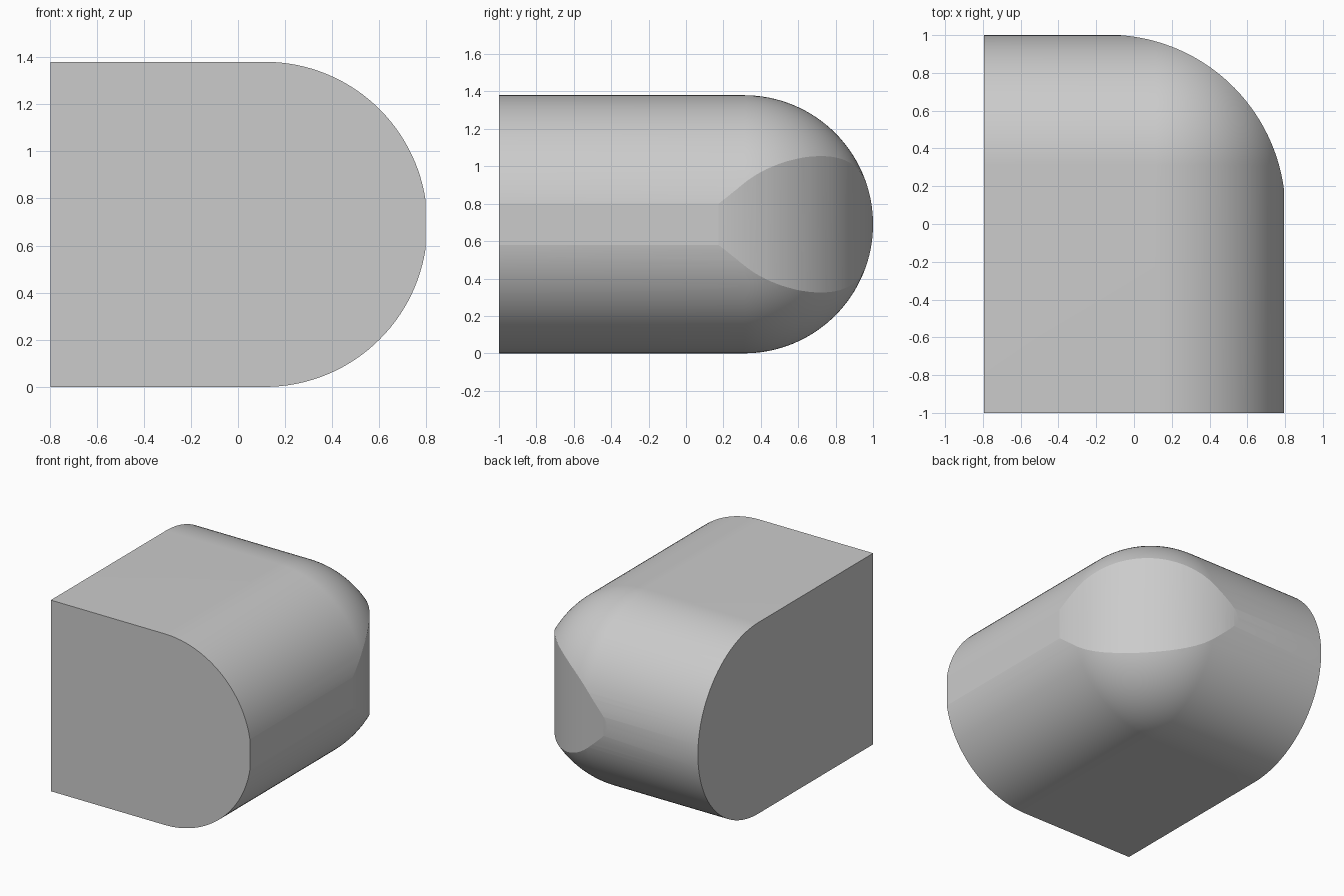
import bpy, bmesh, math

if "Cube" in bpy.data.objects:
    bpy.data.objects.remove(bpy.data.objects["Cube"])

R = 0.69                      # fillet radius = half height
L, F = -0.795, -1.0           # flat left and front sides
CX, CY = 0.114, 0.31          # centre of the ball corner
N, M = 64, 32                 # steps up the profile and around the corner


def make_object(name, bm):
    bmesh.ops.remove_doubles(bm, verts=bm.verts, dist=1e-5)
    bmesh.ops.recalc_face_normals(bm, faces=bm.faces)
    mesh = bpy.data.meshes.new(name)
    bm.to_mesh(mesh)
    bm.free()
    obj = bpy.data.objects.new(name, mesh)
    bpy.context.collection.objects.link(obj)
    return obj


# Body: half-round profile swept along the back, around the corner, along the right
bm = bmesh.new()
rings = []
for i in range(N + 1):
    t = math.pi * i / N
    r, z = R * math.sin(t), R - R * math.cos(t)
    pts = [(L, CY + r)]
    for j in range(M + 1):
        a = math.pi / 2 * (1 - j / M)
        pts.append((CX + r * math.cos(a), CY + r * math.sin(a)))
    pts.append((CX + r, F))
    rings.append([bm.verts.new((x, y, z)) for x, y in pts])
for lo, hi in zip(rings, rings[1:]):
    for j in range(len(lo) - 1):
        bm.faces.new((lo[j], lo[j + 1], hi[j + 1], hi[j]))
# Flat bottom, top, left and front faces
corner = [bm.verts.new((L, F, z)) for z in (0, 2 * R)]
for c, ring in zip(corner, (rings[0], rings[-1])):
    bm.faces.new((c, ring[0], ring[1], ring[-1]))
for side in (0, -1):
    bm.faces.new([corner[0]] + [ring[side] for ring in rings] + [corner[1]])
body = make_object("rounded_block", bm)

# Trimming prism: upright round that shaves the ball corner
RT, TX, TY, XMAX = 0.942, -0.14, 0.06, 0.795
a0 = math.acos((XMAX - TX) / RT)
outline = [(-1.5, -1.5), (XMAX, -1.5)]
for j in range(41):
    a = a0 + (math.pi / 2 - a0) * j / 40
    outline.append((TX + RT * math.cos(a), TY + RT * math.sin(a)))
outline.append((-1.5, TY + RT))
bm = bmesh.new()
base = bm.faces.new([bm.verts.new((x, y, -0.5)) for x, y in outline])
top = bmesh.ops.extrude_face_region(bm, geom=[base])["geom"]
bmesh.ops.translate(bm, vec=(0, 0, 2.5),
                    verts=[g for g in top if isinstance(g, bmesh.types.BMVert)])
trim = make_object("corner_trim", bm)
trim.hide_render = True

# Cut, then smooth the curved sides
mod = body.modifiers.new("trim", 'BOOLEAN')
mod.operation, mod.solver, mod.object = 'INTERSECT', 'EXACT', trim
bpy.ops.object.select_all(action='DESELECT')
bpy.context.view_layer.objects.active = body
body.select_set(True)
bpy.ops.object.modifier_apply(modifier="trim")
bpy.data.objects.remove(trim)
bpy.ops.object.shade_smooth_by_angle(angle=math.radians(7))
